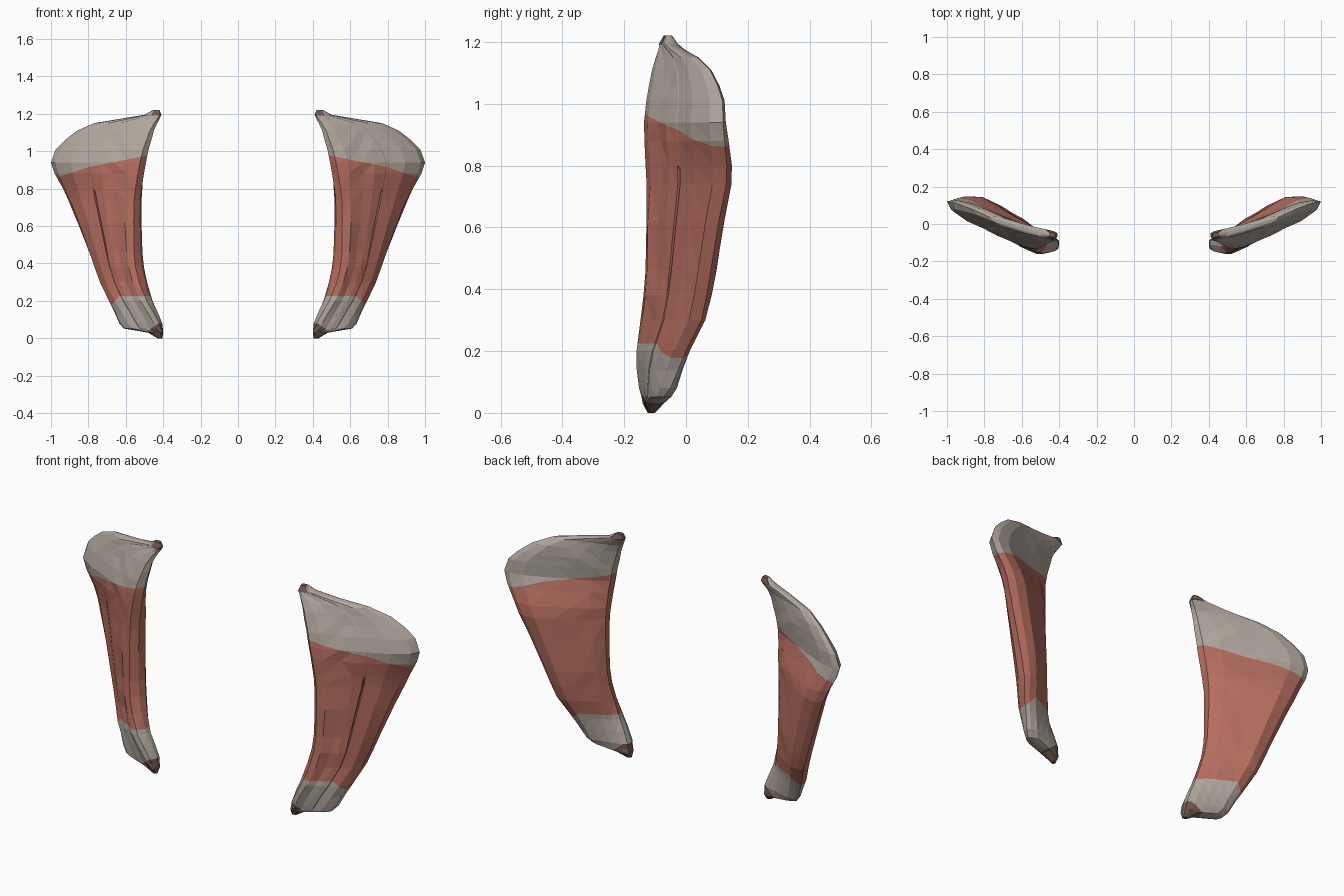
import bpy, bmesh, random
from mathutils import Vector


def material(name, rgb):
    m = bpy.data.materials.new(name)
    m.diffuse_color = (*rgb, 1)
    return m


MATS = [material("muscle red", (0.46, 0.155, 0.115)),
        material("tendon grey", (0.44, 0.385, 0.34)),
        material("tip brown", (0.17, 0.10, 0.08))]

# Slices: z, inner end x y, outer end x y, half thickness front, back
SLICES = [
    (0.00, 0.405, -0.115, 0.43, -0.108, 0.010, 0.010),
    (0.03, 0.40, -0.112, 0.48, -0.10, 0.030, 0.032),
    (0.052, 0.402, -0.112, 0.61, -0.072, 0.038, 0.034),
    (0.08, 0.405, -0.11, 0.635, -0.05, 0.052, 0.034),
    (0.14, 0.43, -0.114, 0.66, -0.025, 0.062, 0.034),
    (0.20, 0.46, -0.120, 0.69, 0.00, 0.064, 0.040),
    (0.30, 0.495, -0.114, 0.735, 0.050, 0.064, 0.050),
    (0.38, 0.515, -0.106, 0.765, 0.067, 0.062, 0.060),
    (0.46, 0.523, -0.099, 0.795, 0.080, 0.062, 0.064),
    (0.62, 0.525, -0.097, 0.858, 0.106, 0.060, 0.066),
    (0.74, 0.522, -0.097, 0.908, 0.130, 0.060, 0.066),
    (0.80, 0.515, -0.100, 0.935, 0.132, 0.060, 0.064),
    (0.88, 0.503, -0.103, 0.98, 0.125, 0.059, 0.054),
    (0.94, 0.492, -0.105, 1.00, 0.120, 0.057, 0.044),
    (1.01, 0.478, -0.102, 0.975, 0.118, 0.050, 0.039),
    (1.06, 0.463, -0.098, 0.925, 0.102, 0.042, 0.034),
    (1.11, 0.450, -0.092, 0.86, 0.077, 0.034, 0.028),
    (1.15, 0.432, -0.083, 0.77, 0.036, 0.027, 0.022),
    (1.175, 0.418, -0.072, 0.62, -0.012, 0.026, 0.021),
    (1.195, 0.410, -0.066, 0.50, -0.043, 0.025, 0.022),
    (1.22, 0.420, -0.060, 0.455, -0.055, 0.013, 0.012),
]
# Section: position along the slab, thickness weight (negative = back side)
FRONT = [(0.03, 0.72), (0.14, 1.0), (0.3, 0.92), (0.42, 0.99), (0.53, 0.96),
         (0.542, 0.96), (0.554, 0.92), (0.75, 0.92), (0.93, 0.55)]
BACK = [(0.95, -0.5), (0.82, -0.95), (0.6, -0.97), (0.4, -1.0),
        (0.2, -0.95), (0.04, -0.65)]
SECTION = [(0, 0)] + FRONT + [(1, 0)] + BACK


def cut(bm, point, normal):
    bmesh.ops.bisect_plane(bm, geom=bm.verts[:] + bm.edges[:] + bm.faces[:],
                           plane_co=point, plane_no=normal)


def top_line(x):
    return max(0.975 - 0.2 * (x - 0.5), 0.865) if x < 0.8 else 0.915 - 0.33 * (x - 0.8)


def low_line(x):
    return min(0.225, 0.225 - 1.1 * (x - 0.635))


def muscle(name, side):
    rnd = random.Random(4)
    bm = bmesh.new()
    rings = []
    for z, xi, yi, xo, yo, f, b in SLICES:
        a, d = Vector((xi, yi, z)), Vector((xo - xi, yo - yi, 0))
        n = Vector((d.y, -d.x, 0)).normalized()
        ring = []
        for t, w in SECTION:
            # long narrow crease down the front of the belly
            if t == 0.542 and 0.42 < z < 0.78:
                w = 0.5
            off = w * (f if w > 0 else b)
            if 0.25 < z < 1.1 and 0.1 < t < 0.45:
                off += rnd.uniform(-0.005, 0.005)
            ring.append(bm.verts.new(a + d * t + n * off))
        rings.append(ring)
    k = len(SECTION)
    for r0, r1 in zip(rings, rings[1:]):
        for i in range(k):
            j = (i + 1) % k
            bm.faces.new((r0[i], r0[j], r1[j], r1[i]))
    bm.faces.new(rings[0])
    bm.faces.new(rings[-1])
    bmesh.ops.triangulate(bm, faces=bm.faces[:])
    # Cut the colour borders, then colour by height
    cut(bm, (0.5, 0, 0.975), (0.2, 0, 1))
    cut(bm, (0.8, 0, 0.915), (0.33, 0, 1))
    cut(bm, (0.5, 0, 0.225), (0, 0, 1))
    cut(bm, (0.635, 0, 0.225), (1.1, 0, 1))
    cut(bm, (0.8, 0, 0.915), (1, 0, 0))
    cut(bm, (0.53, 0, 0), (1, 0, 1.3))
    cut(bm, (0, 0, 1.19), (0, 0, 1))
    for f in bm.faces:
        c = f.calc_center_median()
        f.material_index = 1 if c.z > top_line(c.x) or c.z < low_line(c.x) else 0
        if c.z > 1.19 and c.x < 0.465 or c.z < 0.08 and c.x + 1.3 * c.z < 0.53:
            f.material_index = 2
    for v in bm.verts:
        v.co.x *= side
    bmesh.ops.recalc_face_normals(bm, faces=bm.faces[:])
    me = bpy.data.meshes.new(name)
    bm.to_mesh(me)
    bm.free()
    for m in MATS:
        me.materials.append(m)
    bpy.context.collection.objects.link(bpy.data.objects.new(name, me))


muscle("muscle_right", 1)
muscle("muscle_left", -1)
